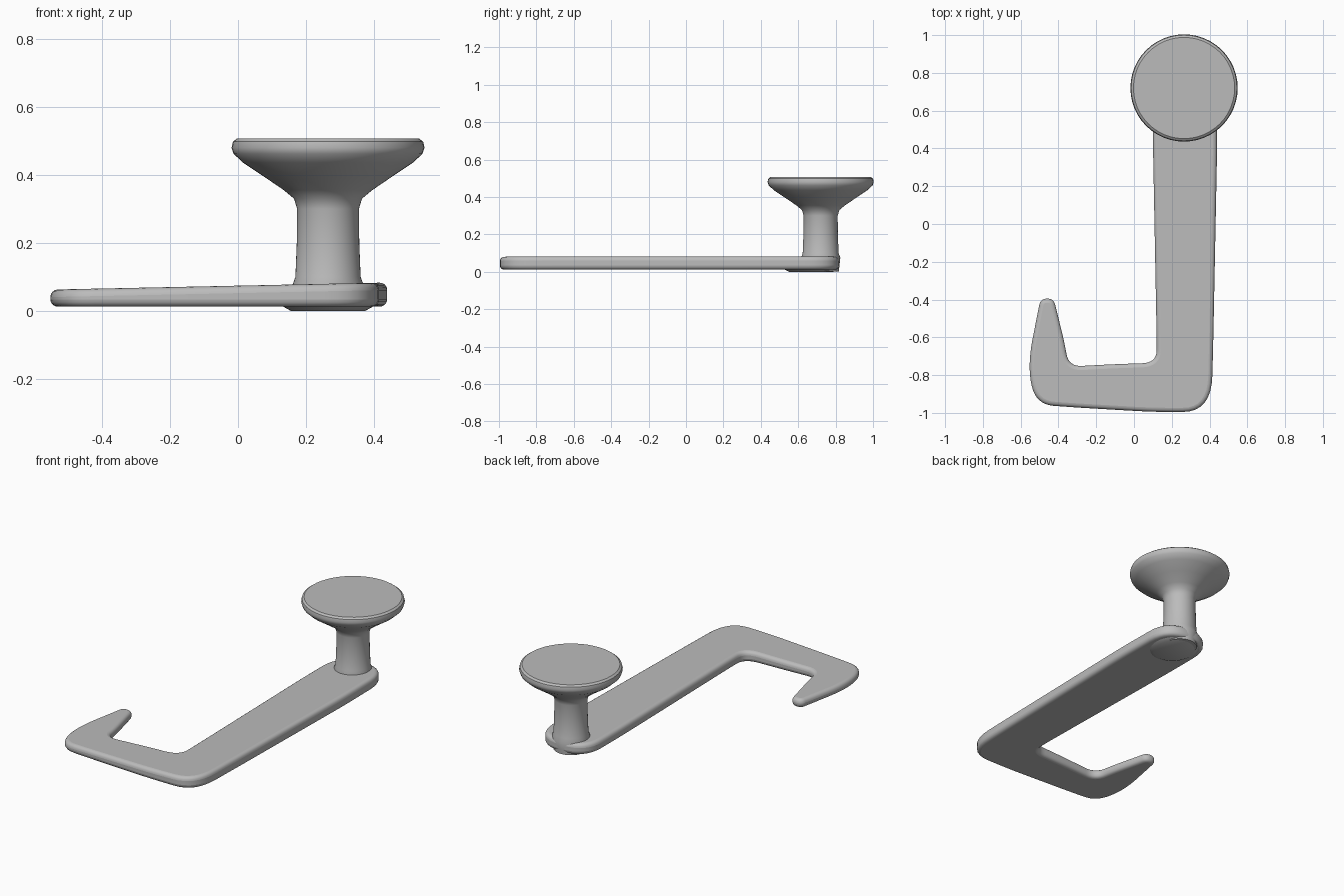
import bpy, bmesh, math
from mathutils import Vector

cube = bpy.data.objects.get("Cube")
if cube:
    bpy.data.objects.remove(cube, do_unlink=True)

grey = bpy.data.materials.new("plain_grey")
grey.use_nodes = True
color = (0.5, 0.5, 0.5, 1)
grey.diffuse_color = color
grey.node_tree.nodes["Principled BSDF"].inputs["Base Color"].default_value = color

POST = Vector((0.265, 0.72, 0))


def finish(bm, name, angle=35):
    """Turn a bmesh into a smooth-shaded object."""
    bmesh.ops.recalc_face_normals(bm, faces=bm.faces)
    mesh = bpy.data.meshes.new(name)
    bm.to_mesh(mesh)
    bm.free()
    mesh.materials.append(grey)
    obj = bpy.data.objects.new(name, mesh)
    bpy.context.collection.objects.link(obj)
    bpy.ops.object.select_all(action='DESELECT')
    obj.select_set(True)
    bpy.context.view_layer.objects.active = obj
    bpy.ops.object.shade_smooth_by_angle(angle=math.radians(angle))
    return obj


def rounded(corners, steps=8):
    """Outline with each corner (x, y, cut) replaced by a soft curve."""
    out = []
    for i, (x, y, cut) in enumerate(corners):
        p = Vector((x, y))
        a = Vector(corners[i - 1][:2]) - p
        b = Vector(corners[(i + 1) % len(corners)][:2]) - p
        a = p + a.normalized() * min(cut, a.length * 0.49)
        b = p + b.normalized() * min(cut, b.length * 0.49)
        for k in range(steps + 1):
            t = k / steps
            out.append(a * (1 - t) ** 2 + p * 2 * t * (1 - t) + b * t * t)
    return out


def lathe(name, profile, center, scale_y=1, steps=48):
    """Spin a (radius, height) profile around a vertical axis."""
    bm = bmesh.new()
    verts = [bm.verts.new((r, 0, z)) for r, z in profile]
    edges = [bm.edges.new(pair) for pair in zip(verts, verts[1:])]
    bmesh.ops.spin(bm, geom=verts + edges, axis=(0, 0, 1), cent=(0, 0, 0),
                   angle=math.tau, steps=steps, use_duplicate=False)
    bmesh.ops.remove_doubles(bm, verts=bm.verts, dist=0.0005)
    for v in bm.verts:
        v.co.y *= scale_y
        v.co += center
    return finish(bm, name)


# Flat hooked arm: outline, extruded, top tilted to thicken under the post
hook = [(0.10, 0.82, 0.17), (0.435, 0.82, 0.17), (0.44, 0.4, 0.1),
        (0.42, -0.6, 0.1), (0.41, -0.995, 0.22), (0.1, -0.995, 0.1),
        (-0.33, -0.97, 0.1), (-0.52, -0.955, 0.12), (-0.565, -0.75, 0.15),
        (-0.495, -0.395, 0.035), (-0.425, -0.395, 0.035),
        (-0.37, -0.62, 0.05), (-0.345, -0.755, 0.07), (-0.1, -0.742, 0.08),
        (0.12, -0.735, 0.08), (0.12, -0.6, 0.05), (0.10, 0.45, 0.1)]
bm = bmesh.new()
base = bm.faces.new([bm.verts.new((p.x, p.y, 0.012)) for p in rounded(hook)])
geom = bmesh.ops.extrude_face_region(bm, geom=[base])["geom"]
for v in geom:
    if isinstance(v, bmesh.types.BMVert):
        v.co.z = 0.074 + 0.021 * v.co.x
bmesh.ops.remove_doubles(bm, verts=bm.verts, dist=0.0005)
arm = finish(bm, "hooked_arm")
bevel = arm.modifiers.new("round_edges", 'BEVEL')
bevel.width = 0.022
bevel.segments = 4
bevel.use_clamp_overlap = False
bevel.limit_method = 'ANGLE'
bevel.angle_limit = math.radians(50)

# Post flaring into the round mounting disc
lathe("post_and_disc",
      [(0, 0.002), (0.097, 0.002), (0.1, 0.03), (0.105, 0.075), (0.096, 0.1),
       (0.092, 0.2), (0.091, 0.3), (0.1, 0.33), (0.13, 0.355), (0.19, 0.396),
       (0.25, 0.436), (0.278, 0.462), (0.284, 0.48), (0.28, 0.498),
       (0.268, 0.507), (0, 0.507)], POST)

# Low oval boss beneath the post
lathe("bottom_boss", [(0, 0), (0.11, 0), (0.135, 0.014), (0.135, 0.03), (0, 0.03)],
      Vector((POST.x, 0.67, 0)), scale_y=1.08)
